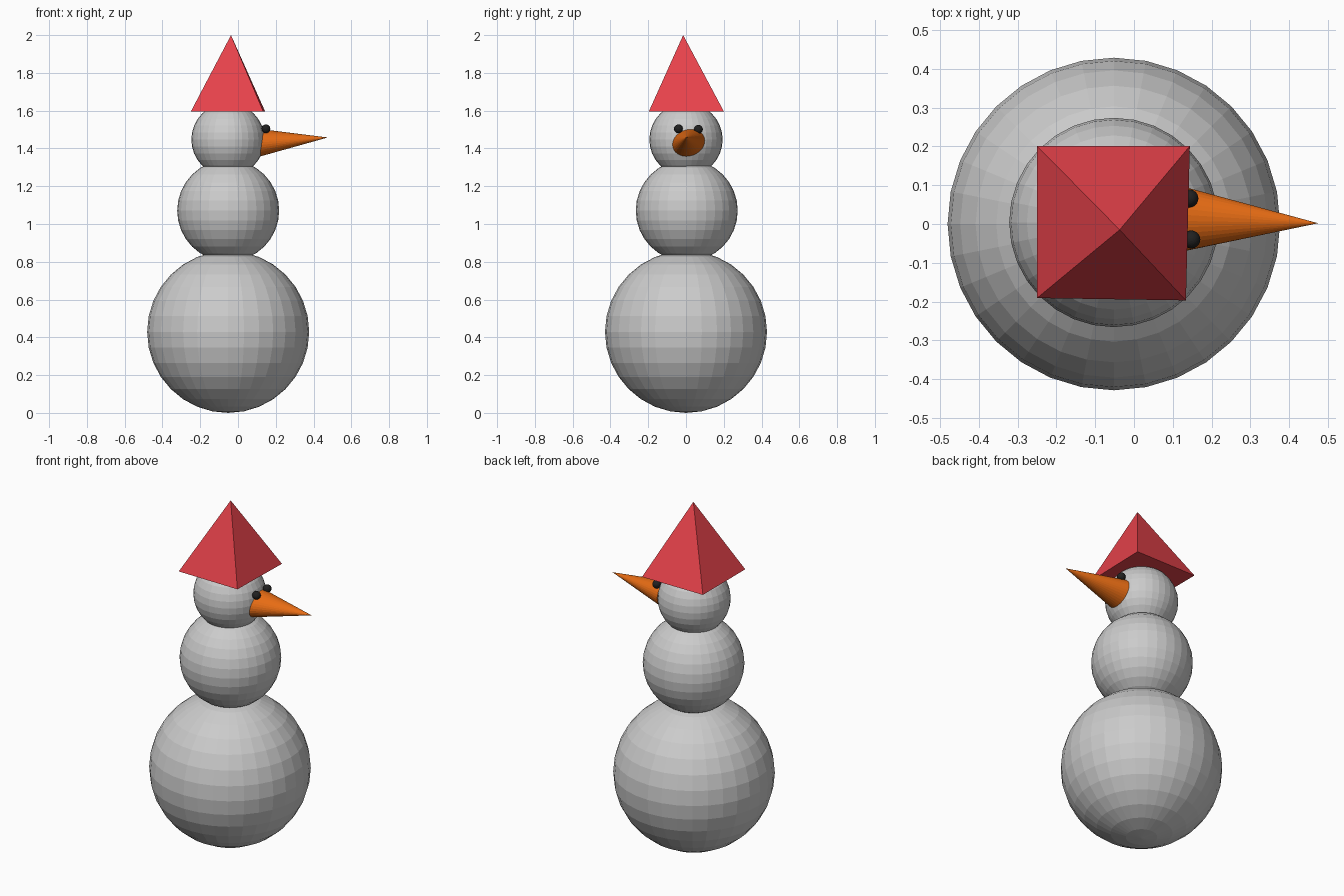
import bpy, bmesh, math
from mathutils import Matrix, Vector

if "Cube" in bpy.data.objects:
    bpy.data.objects.remove(bpy.data.objects["Cube"])


def material(name, rgb):
    m = bpy.data.materials.new(name)
    m.diffuse_color = (*rgb, 1)
    m.use_nodes = True
    m.node_tree.nodes["Principled BSDF"].inputs["Base Color"].default_value = m.diffuse_color
    return m


SNOW = material("snow_grey", (0.6, 0.6, 0.6))
RED = material("hat_red", (0.8, 0.055, 0.07))
ORANGE = material("carrot_orange", (0.8, 0.15, 0.007))
BLACK = material("coal_black", (0.015, 0.015, 0.015))


def finish(name, bm, mat):
    bmesh.ops.recalc_face_normals(bm, faces=bm.faces)
    me = bpy.data.meshes.new(name)
    bm.to_mesh(me)
    bm.free()
    me.materials.append(mat)
    ob = bpy.data.objects.new(name, me)
    bpy.context.collection.objects.link(ob)
    return ob


def ball(name, centre, radius, mat):
    bm = bmesh.new()
    bmesh.ops.create_uvsphere(bm, u_segments=32, v_segments=16, radius=radius,
                              matrix=Matrix.Translation(centre))
    return finish(name, bm, mat)


# Stacked snowballs
ball("lower_body", (-0.052, 0, 0.429), 0.429, SNOW)
ball("upper_body", (-0.052, 0.004, 1.071), 0.27, SNOW)
ball("head", (-0.053, 0, 1.447), 0.194, SNOW)

# Coal eyes on the +x side
ball("eye_left", (0.143, 0.066, 1.501), 0.023, BLACK)
ball("eye_right", (0.148, -0.040, 1.504), 0.023, BLACK)

# Carrot nose: slightly oval cone from the face to its tip
base, tip = Vector((0.115, 0.013, 1.431)), Vector((0.475, 0.002, 1.458))
axis = tip - base
bm = bmesh.new()
bmesh.ops.create_cone(bm, cap_ends=True, segments=32, radius1=1, radius2=0, depth=1,
                      matrix=Matrix.Translation((0, 0, 0.5)))
bm.transform(Matrix.Translation(base)
             @ axis.to_track_quat('Z', 'Y').to_matrix().to_4x4()
             @ Matrix.Rotation(math.radians(18), 4, 'Z')
             @ Matrix.Diagonal((0.088, 0.071, axis.length, 1)))
bmesh.ops.remove_doubles(bm, verts=bm.verts, dist=1e-5)
finish("carrot_nose", bm, ORANGE)

# Pyramid hat with a slightly skewed square base
bm = bmesh.new()
rim = [bm.verts.new((x, y, 1.595)) for x, y in
       ((-0.25, -0.191), (0.134, -0.197), (0.144, 0.201), (-0.25, 0.201))]
peak = bm.verts.new((-0.037, -0.015, 2.0))
bm.faces.new(rim)
for i in range(4):
    bm.faces.new((rim[i], rim[(i + 1) % 4], peak))
finish("hat", bm, RED)
